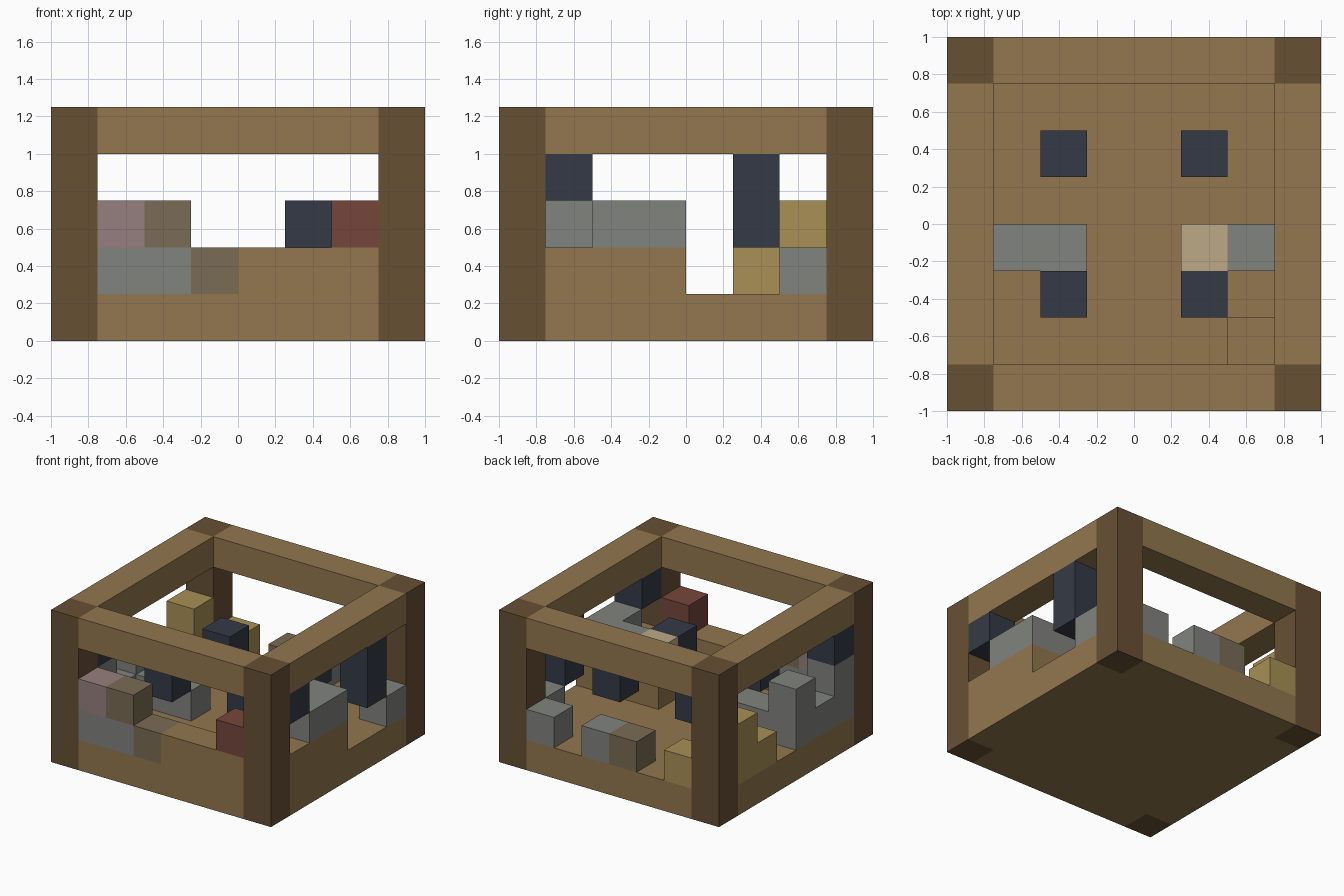
import bpy
import bmesh
from mathutils import Vector

cube = bpy.data.objects.get("Cube")
if cube:
    bpy.data.objects.remove(cube, do_unlink=True)

CELL = 0.25  # edge length of one block


def linear(v):
    v /= 255
    return v / 12.92 if v <= 0.04045 else ((v + 0.055) / 1.055) ** 2.4


def material(name, r, g, b):
    m = bpy.data.materials.new(name)
    m.use_nodes = True
    color = (linear(r), linear(g), linear(b), 1)
    m.diffuse_color = color
    bsdf = next(n for n in m.node_tree.nodes if n.type == 'BSDF_PRINCIPLED')
    bsdf.inputs["Base Color"].default_value = color
    return m


wood = material("wood_brown", 146, 119, 78)
dark = material("dark_wood", 103, 80, 52)
gray = material("stone_gray", 129, 131, 126)
taupe = material("taupe", 122, 107, 85)
mauve = material("mauve", 150, 127, 126)
navy = material("navy", 52, 58, 70)
red = material("brick_red", 117, 70, 59)
yellow = material("mustard_yellow", 168, 144, 85)
tan = material("pale_tan", 188, 170, 135)


def block(name, mat, start, size=(1, 1, 1)):
    """Box covering whole cells, counted from the right front bottom corner."""
    bm = bmesh.new()
    bmesh.ops.create_cube(bm, size=1)
    for v in bm.verts:
        v.co = Vector([(s + (c + 0.5) * n) * CELL for s, c, n in zip(start, v.co, size)])
        v.co -= Vector((1, 1, 0))
    mesh = bpy.data.meshes.new(name)
    bm.to_mesh(mesh)
    bm.free()
    mesh.materials.append(mat)
    obj = bpy.data.objects.new(name, mesh)
    bpy.context.scene.collection.objects.link(obj)


# Corner posts
for x in (0, 7):
    for y in (0, 7):
        block("corner_post", dark, (x, y, 0), (1, 1, 5))

# Floor slab, notched around the posts
block("floor_middle", wood, (0, 1, 0), (8, 6, 1))
for y in (0, 7):
    block("floor_edge", wood, (1, y, 0), (6, 1, 1))

# Top frame
for e in (0, 7):
    block("cross_beam", wood, (1, e, 4), (6, 1, 1))
    block("side_beam", wood, (e, 1, 4), (1, 6, 1))

# Front wall
block("front_low_wall", wood, (4, 0, 1), (3, 1, 1))
block("front_gray_block", gray, (1, 0, 1), (2, 1, 1))
block("front_taupe_block", taupe, (3, 0, 1))
block("front_upper_mauve_block", mauve, (1, 0, 2))
block("front_upper_taupe_block", taupe, (2, 0, 2))
block("front_red_block", red, (6, 0, 2))

# Left wall (+x)
block("left_low_wall", wood, (7, 1, 1), (1, 3, 1))
block("left_gray_ledge", gray, (7, 2, 2), (1, 2, 1))
block("left_gray_block", gray, (7, 6, 1))
block("left_hanging_navy_column", navy, (7, 5, 2), (1, 1, 2))

# Right wall (-x)
block("right_gray_base", gray, (0, 1, 1), (1, 3, 1))
for y in (1, 3):
    block("right_gray_top", gray, (0, y, 2))
block("right_yellow_base", yellow, (0, 5, 1), (1, 2, 1))
block("right_yellow_top", yellow, (0, 6, 2))

# Navy blocks under both side beams
for x in (0, 7):
    block("side_navy_block", navy, (x, 1, 3))

# Back wall
block("back_yellow_block", yellow, (1, 7, 1))
block("back_taupe_block", taupe, (3, 7, 1))
for x in (4, 6):
    block("back_gray_block", gray, (x, 7, 1))

# Inside blocks
for x in (2, 5):
    for y in (2, 5):
        block("floating_navy_block", navy, (x, y, 2))
block("inner_gray_arm", gray, (1, 3, 1), (2, 1, 1))
block("inner_wood_step", wood, (5, 3, 1), (2, 1, 1))
block("inner_gray_block", gray, (6, 3, 2))
block("inner_tan_block", tan, (5, 3, 2))
block("inner_corner_block", wood, (6, 1, 1))
